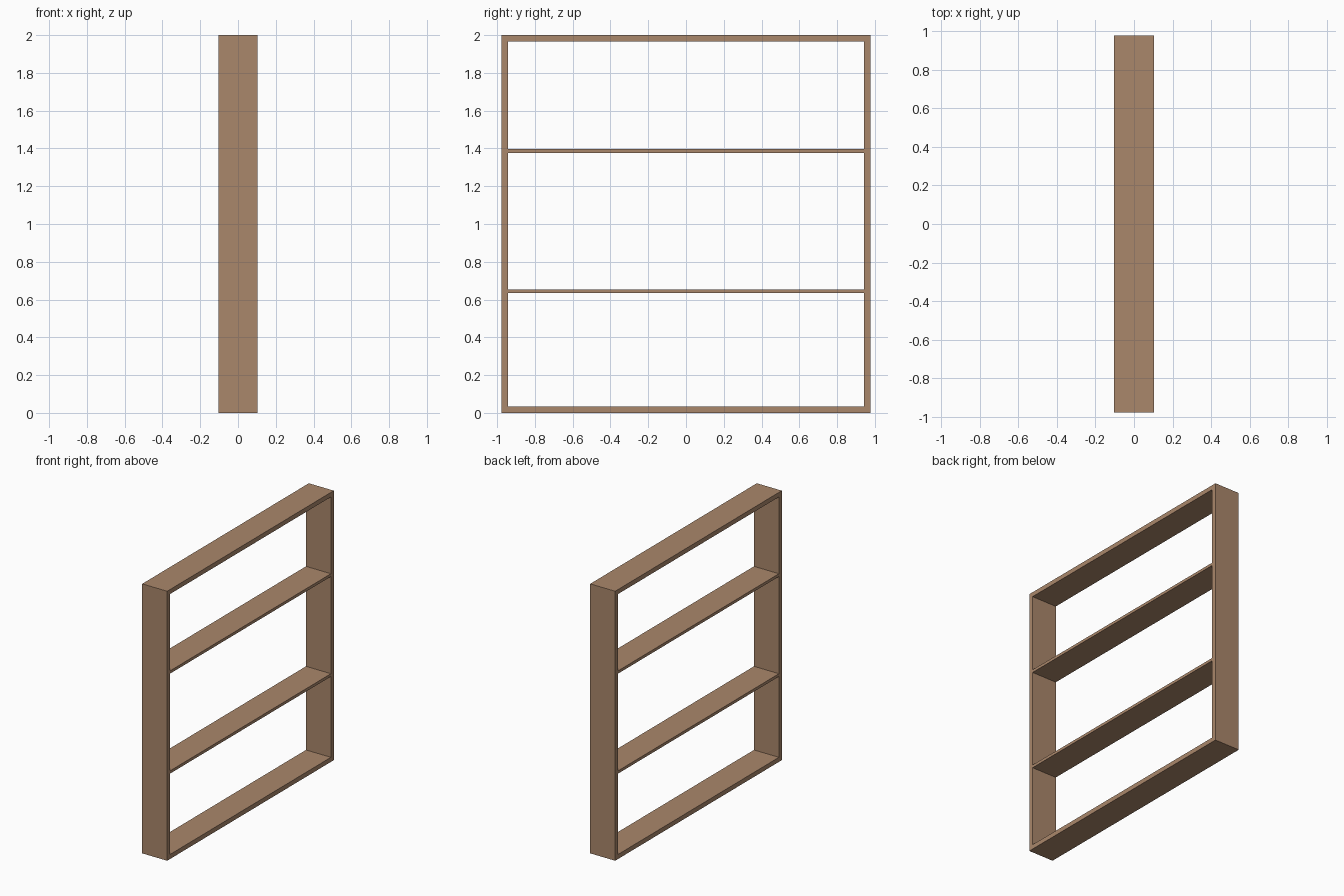
import bpy, bmesh

if "Cube" in bpy.data.objects:
    bpy.data.objects.remove(bpy.data.objects["Cube"])

DEPTH, HALF_W, HEIGHT = 0.205, 0.977, 2.0
BOARD, SHELF = 0.034, 0.021

wood = bpy.data.materials.new("brown wood")
wood.diffuse_color = (0.402, 0.242, 0.147, 1)
wood.use_nodes = True
wood.node_tree.nodes["Principled BSDF"].inputs["Base Color"].default_value = wood.diffuse_color


def finish(bm, name):
    bmesh.ops.recalc_face_normals(bm, faces=bm.faces)
    mesh = bpy.data.meshes.new(name)
    bm.to_mesh(mesh)
    bm.free()
    mesh.materials.append(wood)
    obj = bpy.data.objects.new(name, mesh)
    bpy.context.collection.objects.link(obj)
    return obj


# Outer frame: rectangular ring extruded through the depth
bm = bmesh.new()


def loop(half_w, z0, z1):
    pts = [(-half_w, z0), (half_w, z0), (half_w, z1), (-half_w, z1)]
    return [bm.verts.new((-DEPTH / 2, y, z)) for y, z in pts]


outer = loop(HALF_W, 0, HEIGHT)
inner = loop(HALF_W - BOARD, BOARD, HEIGHT - BOARD)
for i in range(4):
    j = (i + 1) % 4
    bm.faces.new((outer[i], outer[j], inner[j], inner[i]))
ext = bmesh.ops.extrude_face_region(bm, geom=bm.faces[:])
bmesh.ops.translate(bm, vec=(DEPTH, 0, 0),
                    verts=[v for v in ext["geom"] if isinstance(v, bmesh.types.BMVert)])
finish(bm, "outer_frame")

# Two thin shelves between the sides
for name, z in (("lower_shelf", 0.644), ("upper_shelf", 1.386)):
    bm = bmesh.new()
    bmesh.ops.create_cube(bm, size=1)
    bmesh.ops.scale(bm, vec=(DEPTH, 2 * (HALF_W - BOARD), SHELF), verts=bm.verts)
    finish(bm, name).location.z = z
